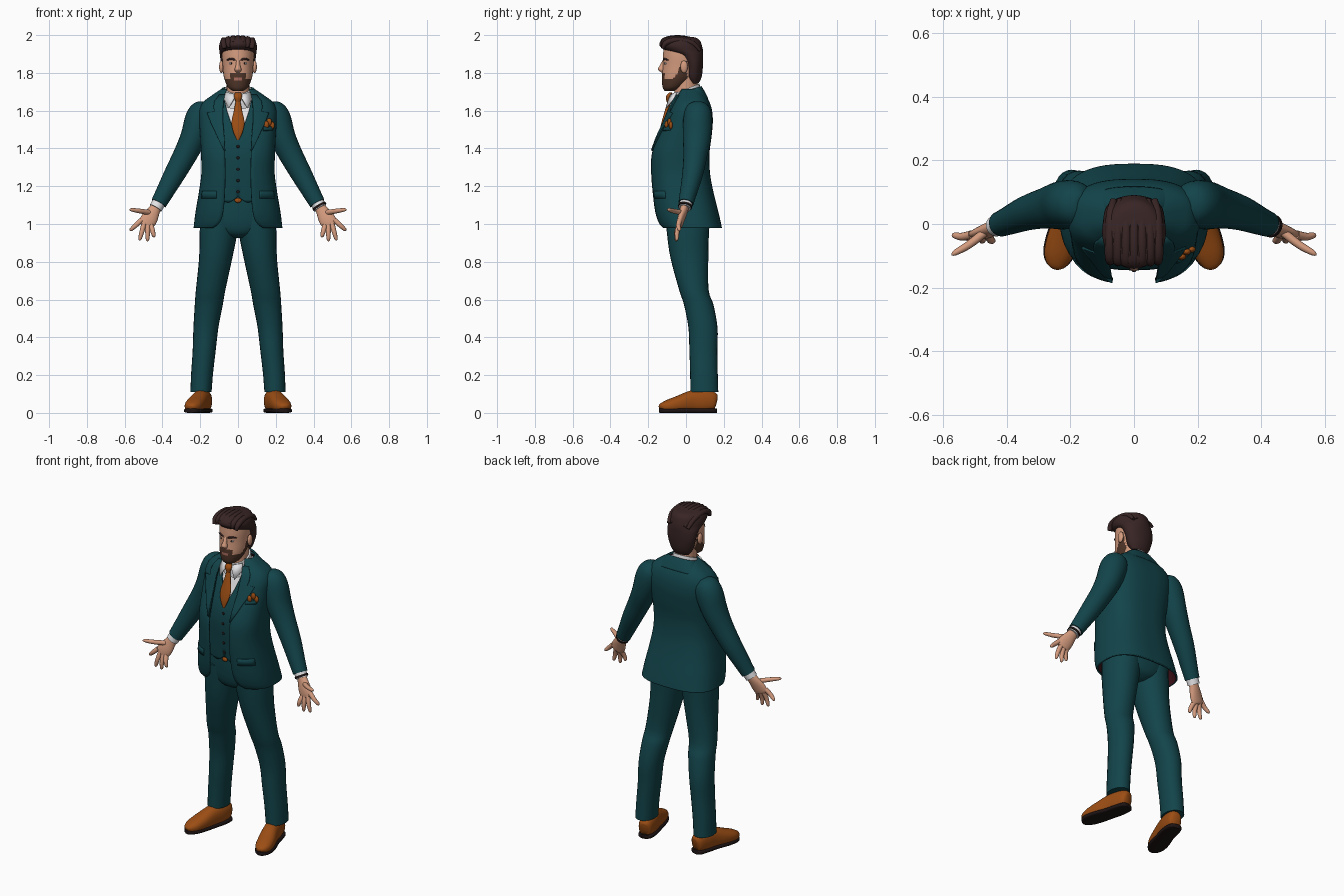
import bpy, bmesh, math
from mathutils import Vector, Matrix

cube = bpy.data.objects.get("Cube")
if cube:
    bpy.data.objects.remove(cube, do_unlink=True)


def material(name, *rgb):
    m = bpy.data.materials.new(name)
    m.use_nodes = True
    m.diffuse_color = (*rgb, 1)
    m.node_tree.nodes["Principled BSDF"].inputs["Base Color"].default_value = (*rgb, 1)
    return m


suit = material("teal_wool", .006, .058, .069)
lining = material("dark_red_lining", .05, .006, .01)
white = material("white_cotton", .78, .78, .8)
rust = material("rust_brown", .33, .075, .007)
skin = material("skin", .66, .33, .21)
hair = material("dark_hair", .04, .018, .018)
beard = material("brown_beard", .08, .036, .022)
lips = material("lips", .4, .15, .11)
sole = material("dark_sole", .013, .007, .007)
parts = []


def finish(name, bm, mats, mirror=False, thick=0, inner=0):
    mesh = bpy.data.meshes.new(name)
    bm.to_mesh(mesh)
    bm.free()
    obj = bpy.data.objects.new(name, mesh)
    bpy.context.collection.objects.link(obj)
    for m in mats:
        mesh.materials.append(m)
    if mirror:
        obj.modifiers.new("Mirror", 'MIRROR')
    if thick:
        mod = obj.modifiers.new("Solidify", 'SOLIDIFY')
        mod.thickness = thick
        mod.offset = -1
        mod.material_offset = inner
    parts.append(obj)
    return obj


def smooth(rows, k=4):
    """Spline interpolation between rows of numbers."""
    out = []
    for i in range(len(rows) - 1):
        quad = [rows[min(max(i + j, 0), len(rows) - 1)] for j in (-1, 0, 1, 2)]
        for s in range(k):
            t = s / k
            out.append(tuple(.5 * (2 * b + (c - a) * t + (2 * a - 5 * b + 4 * c - d) * t * t
                                   + (3 * b - a - 3 * c + d) * t ** 3) for a, b, c, d in zip(*quad)))
    return out + [rows[-1]]


def power(v, p):
    return math.copysign(abs(v) ** p, v)


def grid_faces(bm, rings, closed):
    n = len(rings[0])
    for lo, hi in zip(rings, rings[1:]):
        for j in range(n if closed else n - 1):
            q = (j + 1) % n
            bm.faces.new((lo[j], lo[q], hi[q], hi[j]))


def loft(name, rows, mat, along=False, mirror=False, n=24, k=4, p=1, tilt=0, floor=-1):
    """Closed body through rows of (x, y, z, width radius, depth radius)."""
    bm = bmesh.new()
    rows = smooth(rows, k)
    pts = [Vector(r[:3]) for r in rows]
    span = (pts[-1] - pts[0]).normalized()
    ref = Vector((0, 0, 1)) if abs(span.y) > .8 else Vector((0, 1, 0))
    rings = []
    for i, (c, r) in enumerate(zip(pts, rows)):
        u, v = Vector((1, 0, 0)), Vector((0, 1, tilt))
        if along:
            d = (pts[min(i + 1, len(pts) - 1)] - pts[max(i - 1, 0)]).normalized()
            u = d.cross(ref).normalized()
            v = u.cross(d)
        ring = []
        for j in range(n):
            t = math.tau * j / n
            co = c + u * power(math.cos(t), p) * max(r[3], .001) + v * power(math.sin(t), p) * max(r[4], .001)
            co.z = max(co.z, floor)
            ring.append(bm.verts.new(co))
        rings.append(ring)
    grid_faces(bm, rings, True)
    bm.faces.new(rings[0])
    bm.faces.new(rings[-1])
    bmesh.ops.recalc_face_normals(bm, faces=bm.faces)
    return finish(name, bm, [mat], mirror)


def ball(name, loc, size, mat, mirror=False):
    bm = bmesh.new()
    bmesh.ops.create_uvsphere(bm, u_segments=16, v_segments=10, radius=1,
                              matrix=Matrix.Translation(loc) @ Matrix.Diagonal((*size, 1)))
    return finish(name, bm, [mat], mirror)


# Jacket sections: height, half width, front y, back y, half opening
JACKET = smooth([(.98, .235, -.135, .19, .13), (1.01, .232, -.152, .184, .095), (1.07, .224, -.168, .17, .078),
                 (1.17, .207, -.18, .145, .07), (1.27, .194, -.188, .127, .068), (1.37, .196, -.185, .124, .07),
                 (1.46, .2, -.155, .135, .076), (1.54, .205, -.118, .142, .082), (1.6, .205, -.094, .138, .084),
                 (1.645, .185, -.072, .125, .08), (1.68, .14, -.05, .105, .072), (1.715, .088, -.03, .08, .06)])
P = .75


def shell(name, rows, tilt=0, n=56):
    """Garment shell wrapped round the back and open at the front."""
    bm = bmesh.new()
    rings = []
    for z, a, yf, yb, gap in rows:
        t0 = math.asin((gap / a) ** (1 / P))
        mid, half, ring = (yf + yb) / 2, (yb - yf) / 2, []
        for j in range(n + 1):
            t = t0 + (math.tau - 2 * t0) * j / n
            y = mid - half * power(math.cos(t), P)
            ring.append(bm.verts.new((a * power(math.sin(t), P), y, z + tilt * (y - yb))))
        rings.append(ring)
    grid_faces(bm, rings, False)
    return finish(name, bm, [suit, lining], thick=.01, inner=1)


def front_y(x, z):
    """Depth of the jacket front at a given place."""
    for lo, hi in zip(JACKET, JACKET[1:]):
        if z <= hi[0]:
            break
    f = min(max((z - lo[0]) / (hi[0] - lo[0]), 0), 1)
    a, yf, yb = (lo[i] + (hi[i] - lo[i]) * f for i in (1, 2, 3))
    s = min(abs(x) / a, .98) ** (1 / P)
    return (yf + yb) / 2 - (yb - yf) / 2 * (1 - s * s) ** (P / 2)


def vest_inset(z):
    return .02 + .028 * min(max((1.5 - z) / .2, 0), 1)


def panel(name, rows, inset, mat=suit, mirror=True, thick=.008, n=10):
    """Cloth panel following the chest; rows are (z, inner x, outer x)."""
    bm = bmesh.new()
    rings = []
    for z, x0, x1 in rows:
        xs = [x0 + (x1 - x0) * j / n for j in range(n + 1)]
        rings.append([bm.verts.new((x, front_y(x, z) + inset(z), z)) for x in xs])
    grid_faces(bm, rings, False)
    return finish(name, bm, [mat], mirror, thick)


# Jacket, collar, lapels and pockets
shell("jacket", JACKET)
shell("jacket_collar", smooth([(1.665, .15, -.05, .118, .09), (1.7, .115, -.04, .1, .08),
                               (1.73, .086, -.03, .082, .07)]), tilt=.3)
panel("lapel", [(1.39, .068, .074), (1.45, .072, .105), (1.49, .075, .122), (1.53, .079, .142), (1.59, .08, .165),
                (1.596, .08, .125), (1.62, .079, .13), (1.65, .076, .125), (1.685, .068, .1)], lambda z: -.009)
panel("pocket_flap", [(1.135, .115, .195), (1.155, .115, .193), (1.175, .115, .19)], lambda z: -.006)
panel("breast_pocket", [(1.495, .135, .185), (1.515, .135, .185)], lambda z: -.006, mirror=False)
for i, (x, z) in enumerate([(.15, 1.525), (.165, 1.54), (.18, 1.522)]):
    ball(f"pocket_square_{i}", (x, front_y(x, z) - .004, z), (.014, .01, .02), rust)

# Shirt body, waistcoat and buttons
loft("shirt_body", [(0, (yf + vest_inset(z) + yb) / 2 - .009, z, a * .85, (yb - yf - vest_inset(z)) / 2 - .021)
                    for z, a, yf, yb, gap in JACKET if 1.13 < z < 1.7], white, k=1, n=40, p=P)
panel("waistcoat", [(1.115, .045, .06), (1.13, .018, .11), (1.145, 0, .15), (1.2, 0, .15), (1.27, 0, .15),
                    (1.34, 0, .15), (1.4, 0, .15), (1.45, 0, .15), (1.5, .022, .15), (1.55, .042, .15),
                    (1.6, .058, .14), (1.66, .072, .12)], vest_inset)
for i in range(5):
    z = 1.17 + i * .06
    ball(f"waistcoat_button_{i}", (0, front_y(0, z) + vest_inset(z), z), (.008, .005, .008), sole)
ball("belt_buckle", (0, -.126, 1.125), (.018, .008, .013), rust)

# Shirt collar and tie
loft("shirt_collar", [(0, .005, 1.64, .083, .08), (0, .002, 1.68, .076, .076), (0, 0, 1.715, .07, .071)],
     white, tilt=.4)
bm = bmesh.new()
bm.faces.new([bm.verts.new(c) for c in ((.01, -.086, 1.685), (.05, -.108, 1.615),
                                        (.074, -.07, 1.66), (.066, -.05, 1.7))])
finish("collar_point", bm, [white], True, .006)
loft("tie_blade", [(0, -.09, 1.65, .012, .008), (0, -.102, 1.6, .022, .01), (0, -.119, 1.54, .034, .01),
                   (0, -.132, 1.49, .026, .008), (0, -.138, 1.445, .006, .004)], rust)
loft("tie_knot", [(0, -.082, 1.695, .016, .008), (0, -.092, 1.675, .021, .014), (0, -.093, 1.645, .012, .01)], rust)

# Trousers
loft("trouser_seat", [(0, .01, .925, .05, .06), (0, .01, .95, .12, .1), (0, .01, 1, .19, .118),
                      (0, .01, 1.08, .19, .125), (0, 0, 1.16, .175, .115)], suit, n=40, p=.9)
loft("trouser_leg", [(.095, .01, 1.06, .098, .12), (.103, .01, .96, .1, .112), (.118, .018, .82, .088, .1),
                     (.145, .042, .65, .078, .078), (.155, .068, .57, .074, .078), (.17, .09, .45, .066, .077),
                     (.179, .092, .33, .061, .074), (.19, .095, .21, .058, .073), (.196, .097, .11, .056, .074)],
     suit, mirror=True, p=.95)

# Shoes
SHOE = [(.172, .16, .06, .02, .03), (.175, .145, .062, .038, .05), (.185, .09, .062, .046, .062),
        (.2, .03, .058, .046, .06), (.222, -.04, .045, .05, .045), (.238, -.095, .035, .046, .034),
        (.246, -.128, .03, .03, .022), (.249, -.139, .026, .012, .01)]
loft("shoe", SHOE, rust, along=True, mirror=True, p=.85, floor=.015)
loft("shoe_sole", [(x, y, .012, w * 1.07, .012) for x, y, z, w, h in SHOE], sole, along=True, mirror=True,
     p=.5, floor=0)

# Arms and cuffs
loft("sleeve", [(.165, .062, 1.64, .02, .03), (.178, .062, 1.615, .06, .062), (.2, .062, 1.56, .078, .076),
                (.235, .058, 1.46, .07, .075), (.278, .05, 1.37, .063, .064), (.335, .035, 1.265, .056, .055),
                (.395, .01, 1.155, .046, .044), (.42, 0, 1.11, .042, .04)], suit, along=True, mirror=True)
loft("shirt_cuff", [(.41, .004, 1.128, .036, .034), (.436, -.007, 1.084, .035, .033)], white,
     along=True, mirror=True)
loft("bracelet", [(.428, -.004, 1.098, .039, .037), (.434, -.006, 1.088, .039, .037)], sole, along=True)

# Hands
loft("palm", [(.425, -.004, 1.1, .026, .022), (.445, -.012, 1.07, .033, .022), (.468, -.025, 1.03, .043, .02),
              (.487, -.033, 1, .041, .016), (.492, -.035, .99, .03, .01)], skin, along=True, mirror=True)
FINGERS = {"index_finger": ((.512, -.034, 1.02), (.572, -.036, .965)),
           "middle_finger": ((.496, -.034, 1.006), (.522, -.05, .912)),
           "ring_finger": ((.478, -.034, .997), (.479, -.053, .908)),
           "little_finger": ((.46, -.034, .992), (.443, -.055, .93)),
           "thumb": ((.465, -.022, 1.06), (.574, -.098, 1.077))}
for name, (start, tip) in FINGERS.items():
    a, b = Vector(start), Vector(tip)
    bend = Vector((0, -.005, 0))
    loft(name, [(*a, .014, .014), (*(a.lerp(b, .5) + bend), .0125, .0125), (*a.lerp(b, .9), .009, .009),
                (*b, .002, .002)], skin, along=True, mirror=True, n=12)

# Neck and head, with the beard set by region
loft("neck", [(0, .005, 1.64, .066, .066), (0, 0, 1.71, .06, .062), (0, 0, 1.8, .06, .062)], skin)
head = loft("head", [(0, -.085, 1.705, .028, .028), (0, -.068, 1.725, .054, .056), (0, -.042, 1.775, .074, .086),
                     (0, -.026, 1.84, .081, .097), (0, -.021, 1.9, .084, .1), (0, -.02, 1.95, .078, .093),
                     (0, -.02, 1.975, .05, .06)], skin, n=64, k=8)
head.data.materials.append(beard)
head.data.materials.append(lips)
for f in head.data.polygons:
    x, y, z = f.center
    jaw = y < .005 and z < 1.765 + 30 * max(0, y + .08) ** 2
    goatee = y < -.08 and abs(x) < .042 and z < 1.8
    if z < 1.86 and (jaw or goatee):
        f.material_index = 1
    if abs(x) < .022 and y < -.08 and 1.762 < z < 1.777:
        f.material_index = 2
loft("nose", [(0, -.114, 1.87, .009, .008), (0, -.126, 1.838, .012, .014), (0, -.131, 1.818, .018, .017),
              (0, -.122, 1.803, .012, .01)], skin, n=16)
ball("ear", (.088, -.01, 1.832), (.012, .02, .033), skin, True)
ball("eye", (.034, -.105, 1.85), (.014, .01, .006), white, True)
ball("iris", (.034, -.11, 1.85), (.0055, .006, .0055), sole, True)
loft("eyebrow", [(.014, -.119, 1.868, .004, .003), (.036, -.115, 1.874, .006, .005), (.06, -.095, 1.868, .003, .003)],
     hair, along=True, mirror=True, n=10)

# Hair cap and swept-back locks
loft("hair_cap", [(0, .045, 1.745, .05, .022), (0, .04, 1.78, .072, .043), (0, .041, 1.84, .089, .049),
                  (0, .025, 1.89, .095, .066), (0, -.01, 1.918, .099, .1), (0, -.028, 1.945, .1, .112),
                  (0, -.03, 1.972, .09, .103), (0, -.03, 1.987, .068, .08), (0, -.03, 1.992, .035, .045)], hair, n=40)
for i in range(7):
    x = (i - 3) * .024
    drop = 2.2 * x * x
    loft(f"hair_lock_{i}", [(x, -.122, 1.94 - drop, .012, .008), (x * 1.05, -.118 + drop, 1.97 - drop, .016, .015),
                            (x * 1.05, -.05, 1.985 - drop, .016, .015), (x, .03, 1.972 - drop, .016, .014),
                            (x * .9, .075, 1.93 - drop, .01, .008)], hair, along=True, n=12)

# Smooth shading with crisp edges
for o in list(bpy.context.selected_objects):
    o.select_set(False)
for o in parts:
    o.select_set(True)
bpy.context.view_layer.objects.active = parts[0]
bpy.ops.object.shade_smooth_by_angle(angle=math.radians(45))
